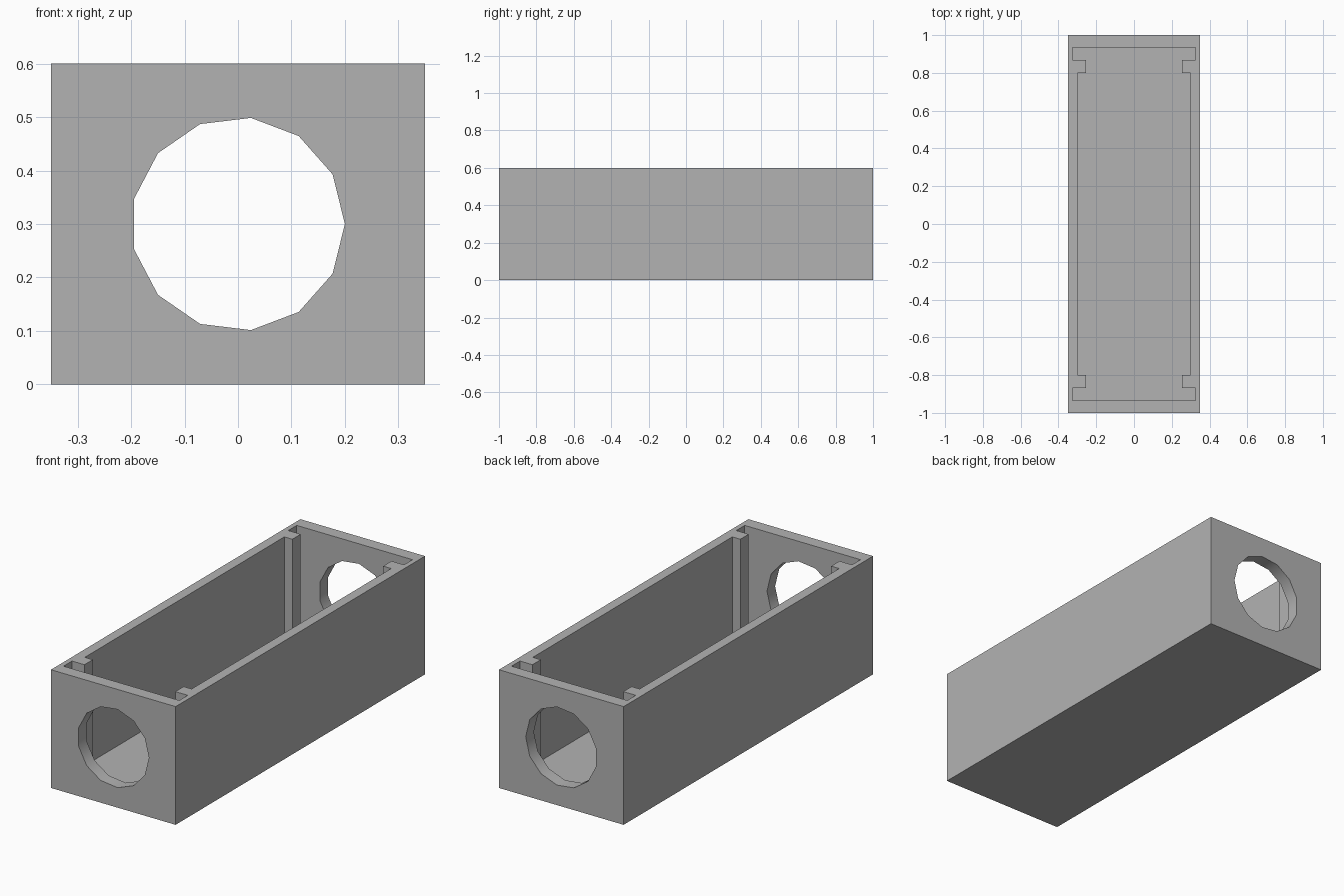
import bpy, bmesh, math
from mathutils import Vector

cube = bpy.data.objects.get("Cube")
if cube:
    bpy.data.objects.remove(cube, do_unlink=True)

# Single grey material
grey = bpy.data.materials.new("plain_grey")
grey.use_nodes = True
colour = (0.45, 0.45, 0.45, 1)
grey.diffuse_color = colour
grey.node_tree.nodes["Principled BSDF"].inputs["Base Color"].default_value = colour


def prism(name, outline, sweep):
    """Extrude a closed outline along the sweep vector."""
    bm = bmesh.new()
    face = bm.faces.new([bm.verts.new(p) for p in outline])
    ext = bmesh.ops.extrude_face_region(bm, geom=[face])
    moved = [v for v in ext["geom"] if isinstance(v, bmesh.types.BMVert)]
    bmesh.ops.translate(bm, verts=moved, vec=Vector(sweep))
    bmesh.ops.recalc_face_normals(bm, faces=bm.faces)
    mesh = bpy.data.meshes.new(name)
    bm.to_mesh(mesh)
    bm.free()
    mesh.materials.append(grey)
    obj = bpy.data.objects.new(name, mesh)
    bpy.context.collection.objects.link(obj)
    return obj


def cut(target, cutter):
    """Subtract the cutter from the target and delete it."""
    cutter.hide_render = True
    mod = target.modifiers.new("cut", 'BOOLEAN')
    mod.operation = 'DIFFERENCE'
    mod.solver = 'EXACT'
    mod.object = cutter
    bpy.context.view_layer.objects.active = target
    bpy.ops.object.modifier_apply(modifier=mod.name)
    bpy.data.objects.remove(cutter, do_unlink=True)


# Outer block
W, L, H, FLOOR = 0.35, 1.0, 0.6, 0.05
block = [(-W, -L, 0), (W, -L, 0), (W, L, 0), (-W, L, 0)]
box = prism("open_box", block, (0, 0, H))

# Cavity outline: one quarter, mirrored, leaving ribs and end slots
quarter = [(0.3, 0.8), (0.255, 0.8), (0.255, 0.867), (0.325, 0.867), (0.325, 0.935)]
half = [(x, -y) for x, y in reversed(quarter)] + quarter
outline = half + [(-x, y) for x, y in reversed(half)]
cut(box, prism("cavity_cutter", [(x, y, FLOOR) for x, y in outline], (0, 0, H)))

# Thirteen-sided round opening through both end walls
SIDES, R = 13, 0.2
ring = [(R * math.cos(a), -1.2, H / 2 + R * math.sin(a))
        for a in (math.tau * i / SIDES for i in range(SIDES))]
cut(box, prism("opening_cutter", ring, (0, 2.4, 0)))

# Smooth only the shallow facets inside the openings
bpy.ops.object.select_all(action='DESELECT')
box.select_set(True)
bpy.context.view_layer.objects.active = box
bpy.ops.object.shade_smooth_by_angle(angle=math.radians(30))
